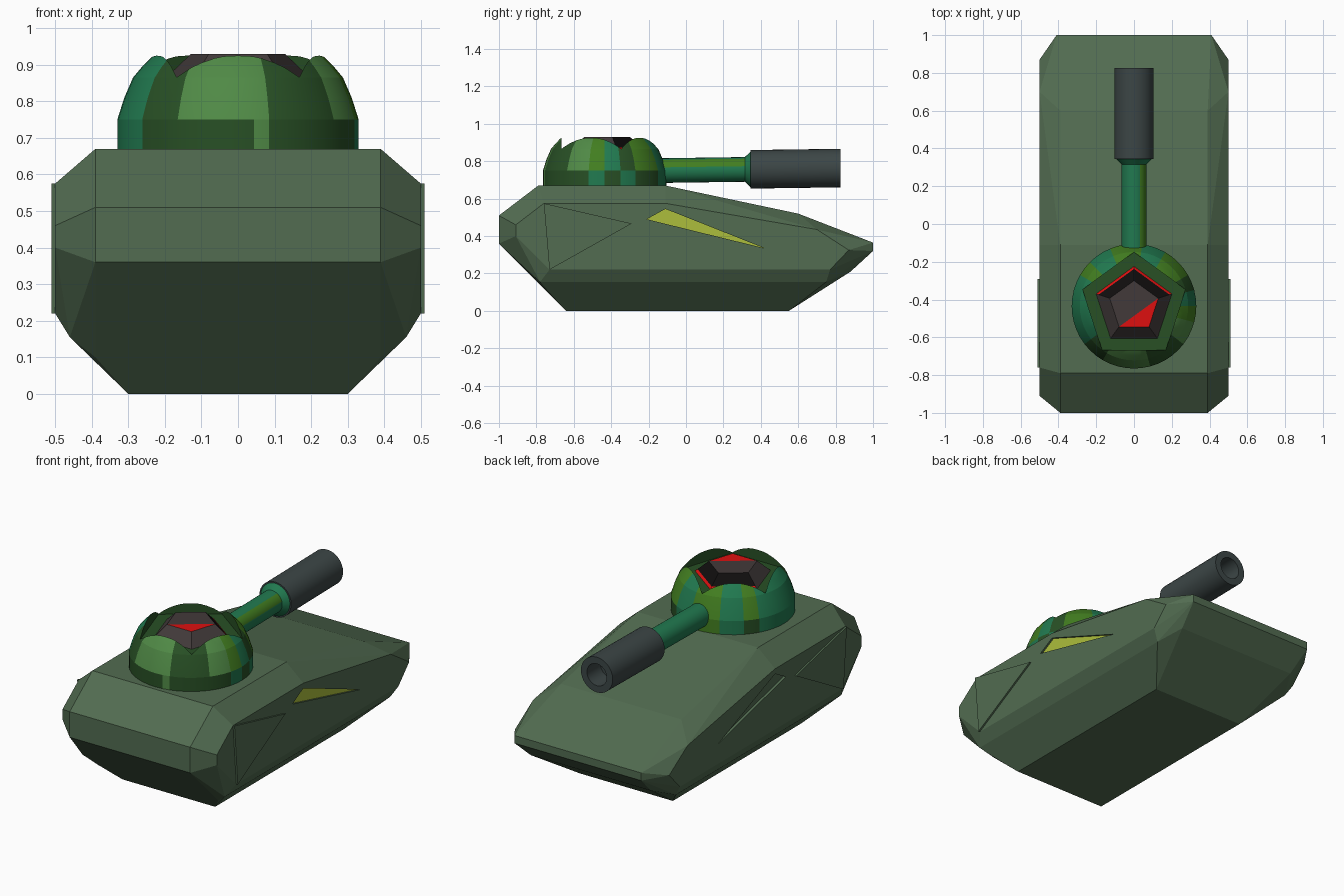
import bpy, bmesh, math

if "Cube" in bpy.data.objects:
    bpy.data.objects.remove(bpy.data.objects["Cube"])

def mat(name, r, g, b):
    m = bpy.data.materials.new(name)
    lin = lambda c: ((c / 255 + 0.055) / 1.055) ** 2.4 if c > 10 else c / 255 / 12.92
    m.diffuse_color = (lin(r), lin(g), lin(b), 1)
    m.use_nodes = True
    m.node_tree.nodes["Principled BSDF"].inputs["Base Color"].default_value = m.diffuse_color
    return m

HULL = mat("hull_green", 82, 108, 81)
YELLOW = mat("lamp_yellow", 172, 190, 60)
STEEL = mat("muzzle_grey", 60, 70, 70)
GREY = mat("hatch_grey", 66, 58, 58)
BLACK = mat("hatch_black", 16, 14, 14)
RED = mat("hatch_red", 222, 16, 16)
TEAL = mat("camo_teal", 33, 122, 80)
DARK = mat("camo_dark_green", 40, 80, 37)
MID = mat("camo_mid_green", 80, 138, 70)
OLIVE = mat("camo_olive", 66, 126, 32)
CAMO = [TEAL, DARK, MID, OLIVE]
T, D, M, O = range(4)

def finish(name, bm, mats):
    bmesh.ops.remove_doubles(bm, verts=bm.verts, dist=1e-5)
    bmesh.ops.recalc_face_normals(bm, faces=bm.faces)
    me = bpy.data.meshes.new(name)
    bm.to_mesh(me)
    bm.free()
    for m in mats:
        me.materials.append(m)
    ob = bpy.data.objects.new(name, me)
    bpy.context.collection.objects.link(ob)
    return ob

def activate(ob):
    bpy.ops.object.select_all(action='DESELECT')
    ob.select_set(True)
    bpy.context.view_layer.objects.active = ob

def smooth(ob, deg):
    activate(ob)
    bpy.ops.object.shade_smooth_by_angle(angle=math.radians(deg))

def cut(ob, cutter):
    mod = ob.modifiers.new("cut", 'BOOLEAN')
    mod.operation, mod.solver, mod.object = 'DIFFERENCE', 'EXACT', cutter
    activate(ob)
    bpy.ops.object.modifier_apply(modifier=mod.name)
    bpy.data.objects.remove(cutter, do_unlink=True)

def prism(name, pts, place, a, b, mats):
    """Extrude a flat outline; place(u, v, w) maps it to space."""
    bm = bmesh.new()
    lo = [bm.verts.new(place(u, v, a)) for u, v in pts]
    hi = [bm.verts.new(place(u, v, b)) for u, v in pts]
    bm.faces.new(lo)
    bm.faces.new(hi)
    n = len(pts)
    for i in range(n):
        j = (i + 1) % n
        bm.faces.new((lo[i], lo[j], hi[j], hi[i]))
    return finish(name, bm, mats)

def lathe(name, profile, segs, place, mats):
    """Revolve (radius, height) points; place(u, v, h) maps them to space."""
    bm = bmesh.new()
    rings = []
    for r, h in profile:
        if r == 0:
            rings.append([bm.verts.new(place(0, 0, h))] * segs)
        else:
            rings.append([bm.verts.new(place(r * math.cos(2 * math.pi * i / segs),
                                             r * math.sin(2 * math.pi * i / segs), h))
                          for i in range(segs)])
    for A, B in zip(rings, rings[1:]):
        for i in range(segs):
            j = (i + 1) % segs
            bm.faces.new(list(dict.fromkeys((A[i], A[j], B[j], B[i]))))
    return finish(name, bm, mats)

# Hull: convex faceted body, mirrored half points (x, y, z)
half = [(.39, -1, .51), (.39, -.79, .67), (.39, -.11, .67), (.39, .60, .52),
        (.41, 1, .365), (.41, 1, .32), (.39, .88, .21), (.30, .55, 0),
        (.30, -.64, 0), (.39, -.74, .10), (.39, -1, .36),
        (.46, -.78, .155), (.46, .75, .155),
        (.50, -.91, .46), (.50, -.91, .40), (.50, -.76, .575), (.50, -.11, .575),
        (.50, .70, .435), (.50, .87, .325), (.50, .77, .22), (.50, -.73, .22)]
bm = bmesh.new()
for x, y, z in half:
    for s in (1, -1):
        bm.verts.new((s * x, y, z))
res = bmesh.ops.convex_hull(bm, input=bm.verts)
bmesh.ops.delete(bm, geom=[v for v in bm.verts if not v.link_faces], context='VERTS')
bmesh.ops.dissolve_limit(bm, angle_limit=0.01, verts=bm.verts, edges=bm.edges)
hull = finish("hull", bm, [HULL])

# Side pockets, lamp panel and raised side triangles
pocket = [(-.21, .49), (-.11, .545), (.42, .335)]
wedge = [(-.76, .575), (-.29, .467), (-.73, .22)]
for side, s in (("right", 1), ("left", -1)):
    out = lambda u, v, w, s=s: (s * w, u, v)
    cut(hull, prism("pocket_cutter", pocket, out, .485, .55, []))
    prism(side + "_side_plate", wedge, out, .49, .51, [HULL])
    if s > 0:
        prism("side_lamp", pocket, out, .482, .489, [YELLOW])

# Turret dome with a five-sided pit
CY = -.435
up = lambda u, v, h: (u, v + CY, h)
dome = lathe("turret_dome", [(0, .64), (.33, .64), (.33, .75), (.311, .81), (.287, .865),
                             (.262, .895), (.236, .922), (.16, .97), (0, 1.0)], 48, up, CAMO)
def penta(r):
    return [(r * math.cos(math.radians(90 + 72 * i)), r * math.sin(math.radians(90 + 72 * i)))
            for i in range(5)]
cut(dome, prism("pit_cutter", penta(.286), up, .862, 1.2, []))

# Camouflage by compass angle: (limit, colour above, colour below)
bands = [(12, T, D), (30, D, T), (62, O, D), (85, T, T), (112, O, O), (135, T, T), (150, O, D),
         (215, T, T), (239, D, D), (275, M, D), (288, M, M), (325, D, D), (345, M, D), (361, O, T)]
for p in dome.data.polygons:
    c, n = p.center, p.normal
    a = math.degrees(math.atan2(c.y - CY, c.x)) % 360
    _, hi, lo = next(b for b in bands if a < b[0])
    inner = n.z > .95 or n.x * c.x + n.y * (c.y - CY) < 0
    p.material_index = D if inner else (hi if c.z > .75 else lo)
smooth(dome, 14)

# Hatch: five-sided cap with coloured facets
bm = bmesh.new()
ring = lambda r, z: [bm.verts.new(up(u, v, z)) for u, v in penta(r)]
base, low, top = ring(.212, .861), ring(.197, .874), ring(.135, .93)
bm.faces.new(base)
for i in range(5):
    j = (i + 1) % 5
    back = i in (0, 4)
    bm.faces.new((base[i], base[j], low[j], low[i])).material_index = 2 if back else 0
    bm.faces.new((low[i], low[j], top[j], top[i])).material_index = 1 if back else 0
bm.faces.new((top[2], top[3], top[4])).material_index = 2
bm.faces.new((top[0], top[1], top[2], top[4]))
finish("turret_hatch", bm, [GREY, BLACK, RED])

# Gun: slightly raised tube, flared collar and hollow muzzle
along = lambda u, v, h: (u, h, v + .752 + .014 * h)
tube = lathe("gun_barrel", [(0, -.3), (.066, -.3), (.066, .315), (.1, .35), (0, .35)], 24, along, CAMO)
for p in tube.data.polygons:
    a = math.degrees(math.atan2(p.center.z - .755, p.center.x))
    p.material_index = O if 20 < a < 65 and p.center.y < .3 else T
smooth(tube, 20)
muzzle = lathe("gun_muzzle", [(0, .345), (.103, .345), (.103, .825), (.064, .825), (.064, .70), (0, .70)],
               32, along, [STEEL])
smooth(muzzle, 20)
